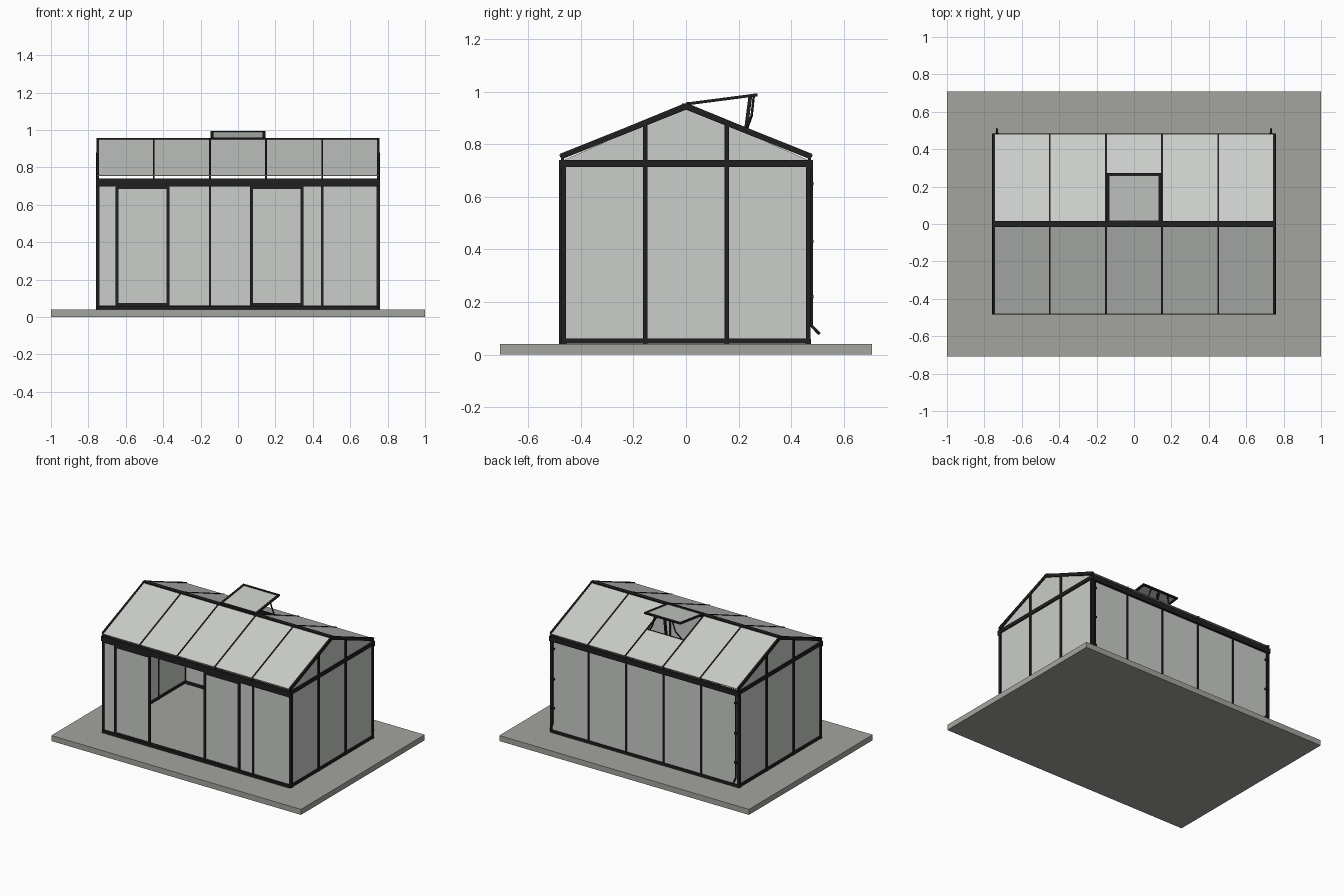
import bpy, bmesh
from mathutils import Vector

if "Cube" in bpy.data.objects:
    bpy.data.objects.remove(bpy.data.objects["Cube"], do_unlink=True)


def material(name, r, g, b):
    m = bpy.data.materials.new(name)
    m.use_nodes = True
    m.diffuse_color = (r, g, b, 1)
    m.node_tree.nodes["Principled BSDF"].inputs["Base Color"].default_value = (r, g, b, 1)
    return m


GLASS = material("pale_glass", 0.59, 0.61, 0.58)
FRAME = material("black_frame", 0.014, 0.014, 0.014)
STONE = material("grey_slab", 0.37, 0.37, 0.345)


def finish(name, bm, mat):
    bmesh.ops.recalc_face_normals(bm, faces=bm.faces)
    mesh = bpy.data.meshes.new(name)
    bm.to_mesh(mesh)
    bm.free()
    mesh.materials.append(mat)
    ob = bpy.data.objects.new(name, mesh)
    bpy.context.collection.objects.link(ob)
    return ob


def prism(name, points, depth, mat):
    """Extrude a flat polygon along a vector."""
    bm = bmesh.new()
    face = bm.faces.new([bm.verts.new(p) for p in points])
    new = bmesh.ops.extrude_face_region(bm, geom=[face])["geom"]
    bmesh.ops.translate(bm, vec=Vector(depth),
                        verts=[v for v in new if isinstance(v, bmesh.types.BMVert)])
    return finish(name, bm, mat)


def beam(name, a, b, w, h, mat=FRAME):
    """Box from a to b, w wide sideways and h deep."""
    a, b = Vector(a), Vector(b)
    d = (b - a).normalized()
    hint = Vector((0, 1, 0)) if abs(d.z) > 0.999 else Vector((0, 0, 1))
    side = d.cross(hint).normalized()
    up = side.cross(d)
    corners = [a + side * w / 2 * i + up * h / 2 * j
               for i, j in ((-1, -1), (1, -1), (1, 1), (-1, 1))]
    return prism(name, corners, b - a, mat)


def pipe(name, points, radius):
    curve = bpy.data.curves.new(name, "CURVE")
    curve.dimensions = "3D"
    curve.bevel_depth = radius
    curve.bevel_resolution = 2
    curve.use_fill_caps = True
    line = curve.splines.new("POLY")
    line.points.add(len(points) - 1)
    for p, co in zip(line.points, points):
        p.co = (*co, 1)
    curve.materials.append(FRAME)
    ob = bpy.data.objects.new(name, curve)
    bpy.context.collection.objects.link(ob)


HX, HY = 0.75, 0.465          # half length and half depth of the walls
BASE, TOP = 0.04, 0.74        # wall bottom and top
EAVE, RIDGE, PITCH = 0.48, 0.952, 0.41
BAYS = [-0.75, -0.45, -0.15, 0.15, 0.45, 0.75]


def roof(x, y, lift=0):
    return (x, y, RIDGE - PITCH * abs(y) + lift)


# Ground slab
beam("ground_slab", (-1, 0, 0.02), (1, 0, 0.02), 1.415, 0.04, STONE)

# Long walls
for s, side in ((-1, "front"), (1, "back")):
    y = s * HY
    beam(side + "_sill", (-HX, y, BASE + 0.01), (HX, y, BASE + 0.01), 0.02, 0.02)
    beam(side + "_gutter", (-HX - 0.008, s * 0.472, 0.722),
         (HX + 0.008, s * 0.472, 0.722), 0.024, 0.036)
    spans = [(-HX, -0.45), (0.15, HX)] if s < 0 else [(-HX, HX)]
    for x0, x1 in spans:
        c = (x0 + x1) / 2
        beam(side + "_wall_glass", (c, y, BASE + 0.01), (c, y, 0.72), x1 - x0, 0.006, GLASS)
    for x in BAYS:
        if s < 0 and x == -0.15:
            continue
        w = 0.018 if abs(x) == HX else 0.012
        beam(side + "_post", (x, y, BASE), (x, y, TOP), w, 0.018)

# Sliding doors standing partly open, with their tracks
for c in (-0.51, 0.207):
    y, half, z0, z1 = -0.478, 0.142, 0.06, 0.695
    beam("door_glass", (c, y, z0), (c, y, z1), 2 * half, 0.004, GLASS)
    for s in (-1, 1):
        x = c + s * (half - 0.006)
        beam("door_stile", (x, y, z0), (x, y, z1), 0.016, 0.01)
    for z in (z0 + 0.007, z1 - 0.005):
        beam("door_rail", (c - half, y, z), (c + half, y, z), 0.01, 0.013)
beam("door_bottom_track", (-HX, -0.478, 0.05), (HX, -0.478, 0.05), 0.012, 0.018)
beam("door_top_track", (-HX, -0.478, 0.703), (HX, -0.478, 0.703), 0.012, 0.012)

# Gable walls
for s, side in ((-1, "right"), (1, "left")):
    x = s * HX
    outline = [(x, -HY, BASE), (x, HY, BASE), (x, HY, TOP), roof(x, 0.45, -0.02),
               roof(x, 0, -0.01), roof(x, -0.45, -0.02), (x, -HY, TOP)]
    prism(side + "_gable_glass", outline, (-s * 0.005, 0, 0), GLASS)
    beam(side + "_gable_sill", (x, -HY, 0.052), (x, HY, 0.052), 0.016, 0.02)
    beam(side + "_gable_crossbar", (x, -0.484, 0.727), (x, 0.482, 0.727), 0.018, 0.026)
    for y in (-0.155, 0.155):
        beam(side + "_gable_mullion", (x, y, BASE), roof(x, y, -0.01), 0.016, 0.016)
    for e in (-1, 1):
        beam(side + "_gable_verge", roof(x, e * 0.475, -0.003), roof(x, 0, -0.008), 0.014, 0.022)
        beam(side + "_corner_post", (x, e * HY, BASE), (x, e * HY, TOP), 0.016, 0.018)

# Roof glass, leaving an opening in the middle bay of the back slope
VENT = 0.235
for name, s, x0, x1, y0 in (("front_roof_glass", -1, -HX, HX, 0),
                            ("back_roof_glass", 1, -HX, -0.15, 0),
                            ("back_roof_glass", 1, 0.15, HX, 0),
                            ("back_roof_lower_glass", 1, -0.15, 0.15, VENT)):
    c = (x0 + x1) / 2
    beam(name, roof(c, s * y0), roof(c, s * EAVE), x1 - x0, 0.005, GLASS)

# Rafters, eave studs and ridge
for s in (-1, 1):
    for x in BAYS:
        beam("rafter", roof(x, 0), roof(x, s * EAVE), 0.009, 0.012)
        beam("eave_stud", (x, s * 0.47, 0.73), (x, s * 0.47, 0.758), 0.009, 0.01)
beam("ridge_cap", (-HX - 0.006, 0, 0.945), (HX + 0.006, 0, 0.945), 0.03, 0.022)
beam("vent_opening_sill", roof(-0.15, VENT), roof(0.15, VENT), 0.006, 0.009)

# Open roof vent
hinge, tip = Vector((0, 0.01, 0.955)), Vector((0, 0.272, 0.989))
beam("vent_glass", hinge, tip, 0.28, 0.004, GLASS)
for s in (-1, 1):
    off = Vector((s * 0.139, 0, 0))
    beam("vent_side_frame", hinge + off, tip + off, 0.015, 0.011)
for p in (hinge, tip - Vector((0, 0.007, 0.001))):
    off = Vector((0.146, 0, 0))
    beam("vent_cross_frame", p - off, p + off, 0.016, 0.011)

# Vent opener: centre ram and two folding stays
beam("vent_ram", (0, 0.228, 0.855), (0, 0.245, 0.985), 0.014, 0.014)
for s in (-1, 1):
    elbow = (s * 0.09, 0.25, 0.91)
    beam("vent_lower_stay", (s * 0.13, 0.23, 0.855), elbow, 0.007, 0.007)
    beam("vent_upper_stay", elbow, (s * 0.07, 0.258, 0.985), 0.007, 0.007)

# Downpipes with kicked-out spouts and clips at the back corners
for s in (-1, 1):
    x = s * 0.733
    pipe("downpipe", [(x, 0.478, 0.72), (x, 0.478, 0.11), (x, 0.508, 0.078)], 0.006)
    for z in (0.22, 0.43, 0.65):
        beam("downpipe_clip", (x, 0.477, z - 0.006), (x, 0.477, z + 0.006), 0.02, 0.018)
